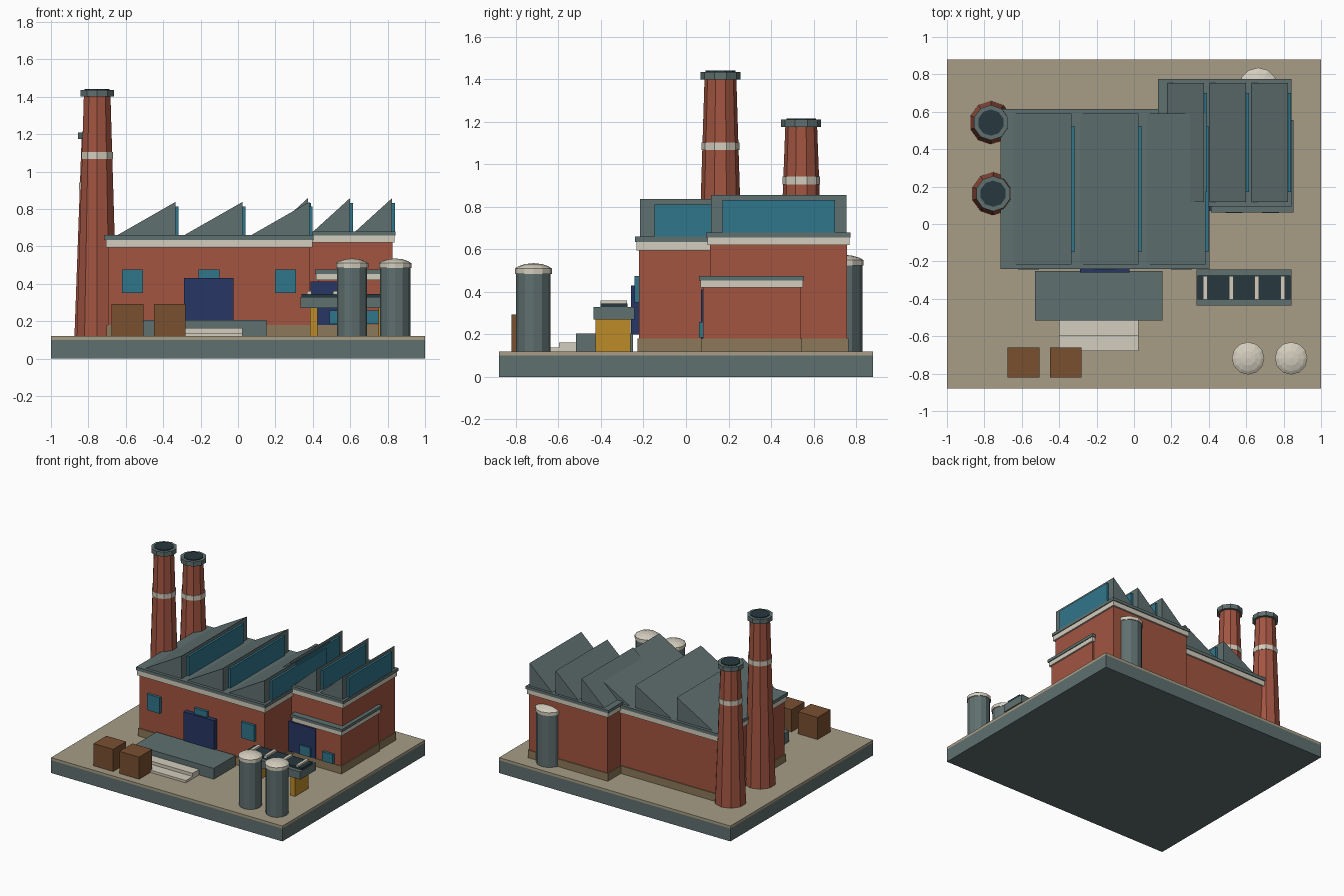
import bpy, math

if "Cube" in bpy.data.objects:
    bpy.data.objects.remove(bpy.data.objects["Cube"])

COL = {
    "brick": (0.36, 0.09, 0.053), "slate": (0.115, 0.16, 0.16), "ground": (0.39, 0.34, 0.24),
    "cream": (0.65, 0.61, 0.51), "glass": (0.03, 0.18, 0.26), "navy": (0.02, 0.037, 0.13),
    "yellow": (0.51, 0.26, 0.02), "wood": (0.19, 0.08, 0.03), "dark": (0.02, 0.04, 0.05),
    "stone": (0.26, 0.19, 0.10),
}
MATS = {}
for key, c in COL.items():
    MATS[key] = bpy.data.materials.new(key)
    MATS[key].diffuse_color = (*c, 1)


def mesh(name, verts, faces, mat):
    me = bpy.data.meshes.new(name)
    me.from_pydata(verts, [], faces)
    me.materials.append(MATS[mat])
    ob = bpy.data.objects.new(name, me)
    bpy.context.collection.objects.link(ob)
    return ob


def prism(name, profile, y0, y1, mat):
    """Extrude a counter-clockwise (x, z) profile from y0 (front) to y1."""
    n = len(profile)
    verts = [(x, y0, z) for x, z in profile] + [(x, y1, z) for x, z in profile]
    faces = [tuple(range(n)), tuple(range(2 * n - 1, n - 1, -1))]
    faces += [(i, i + n, (i + 1) % n + n, (i + 1) % n) for i in range(n)]
    return mesh(name, verts, faces, mat)


def box(name, x, y, z, mat):
    return prism(name, [(x[0], z[0]), (x[1], z[0]), (x[1], z[1]), (x[0], z[1])], y[0], y[1], mat)


def lathe(name, cx, cy, profile, sides, mat):
    """Spin an (r, z) profile, listed bottom to top, into a capped solid."""
    verts, faces = [], []
    for r, z in profile:
        for i in range(sides):
            a = math.pi / 2 + 2 * math.pi * i / sides
            verts.append((cx + r * math.cos(a), cy + r * math.sin(a), z))
    for k in range(len(profile) - 1):
        for i in range(sides):
            j = (i + 1) % sides
            faces.append((k * sides + i, k * sides + j, (k + 1) * sides + j, (k + 1) * sides + i))
    faces.append(tuple(range(sides - 1, -1, -1)))
    faces.append(tuple(range(len(verts) - sides, len(verts))))
    return mesh(name, verts, faces, mat)


def grow(span, d):
    return (span[0] - d, span[1] + d)


def block(name, x, y, top, band, slab):
    """Brick building with plinth, cream cornice and slate roof slab."""
    box(name + "_plinth", grow(x, 0.007), grow(y, 0.007), (0.12, 0.18), "stone")
    box(name + "_walls", x, y, (0.12, top), "brick")
    box(name + "_cornice", grow(x, 0.012), grow(y, 0.012), (top, top + band), "cream")
    box(name + "_roof_slab", grow(x, 0.018), grow(y, 0.018), (top + band, top + band + slab), "slate")


def sawtooth(name, ridges, width, y, z, inset):
    """Row of roof teeth, each with a glazed vertical face."""
    for i, x in enumerate(ridges):
        prism(f"{name}_tooth_{i}", [(x - width, z[0]), (x, z[0]), (x, z[1])], *y, "slate")
        box(f"{name}_skylight_{i}", (x - 0.005, x + 0.016), grow(y, -inset), (z[0], z[1] - 0.025), "glass")


# Base
box("base_slab", (-1, 1), (-0.88, 0.88), (0, 0.10), "slate")
box("yard", (-1, 1), (-0.88, 0.88), (0.10, 0.12), "ground")

# Buildings and roofs
block("main_hall", (-0.695, 0.385), (-0.222, 0.597), 0.595, 0.04, 0.025)
sawtooth("main_roof", (-0.335, 0.023, 0.381), 0.31, (-0.217, 0.592), (0.66, 0.837), 0.068)
block("wing", (0.147, 0.825), (0.112, 0.757), 0.62, 0.037, 0.023)
sawtooth("wing_roof", (0.373, 0.598, 0.823), 0.195, (0.117, 0.755), (0.68, 0.857), 0.055)
block("annex", (0.43, 0.836), (0.08, 0.538), 0.42, 0.033, 0.022)

# Doors and windows
box("main_door", (-0.29, -0.025), (-0.258, -0.21), (0.20, 0.43), "navy")
for i, x in enumerate((-0.563, -0.155, 0.253)):
    box(f"main_window_{i}", (x - 0.056, x + 0.056), (-0.242, -0.21), (0.35, 0.475), "glass")
box("annex_door", (0.388, 0.62), (0.07, 0.12), (0.18, 0.412), "navy")
for i, x in enumerate((0.535, 0.73)):
    box(f"annex_window_{i}", (x - 0.046, x + 0.046), (0.06, 0.10), (0.185, 0.258), "glass")

# Loading dock and steps
box("dock", (-0.53, 0.153), (-0.517, -0.25), (0.12, 0.205), "slate")
box("upper_step", (-0.402, 0.025), (-0.597, -0.517), (0.12, 0.163), "cream")
box("lower_step", (-0.402, 0.025), (-0.68, -0.597), (0.12, 0.138), "cream")

# Chimneys
for name, x, y, top, band in (("tall_chimney", -0.753, 0.162, 1.435, 1.067),
                              ("short_chimney", -0.765, 0.542, 1.21, 0.905)):
    neck = top - 0.035
    lathe(name + "_shaft", x, y, [(0.115, 0.12), (0.075, neck)], 10, "brick")
    r = 0.115 - 0.04 * (band + 0.02 - 0.12) / (neck - 0.12) + 0.004
    lathe(name + "_band", x, y, [(r, band), (r, band + 0.037)], 10, "cream")
    lathe(name + "_cap", x, y, [(0.094, neck), (0.094, top)], 10, "slate")
    lathe(name + "_flue", x, y, [(0.07, neck), (0.07, top + 0.006)], 10, "dark")

# Silos with shallow domes
for i, (x, y, r, h) in enumerate(((0.61, -0.718, 0.081, 0.485), (0.84, -0.718, 0.081, 0.485),
                                  (0.665, 0.733, 0.097, 0.525))):
    lathe(f"silo_{i}", x, y, [(r, 0.12), (r, h)], 12, "slate")
    R = r + 0.006
    lathe(f"silo_dome_{i}", x, y, [(R, h), (R, h + 0.025), (R * 0.8, h + 0.036),
                                   (R * 0.45, h + 0.046), (0.003, h + 0.05)], 12, "cream")

# Conveyor
box("conveyor_frame", (0.333, 0.842), (-0.435, -0.243), (0.27, 0.33), "slate")
box("conveyor_belt", (0.34, 0.836), (-0.403, -0.275), (0.33, 0.346), "dark")
for i in range(4):
    x = 0.381 + 0.138 * i
    box(f"conveyor_slat_{i}", (x - 0.012, x + 0.012), (-0.403, -0.278), (0.34, 0.36), "cream")
for i, x in enumerate((0.405, 0.77)):
    box(f"conveyor_leg_{i}", (x - 0.02, x + 0.02), (-0.425, -0.26), (0.12, 0.27), "yellow")

# Crates
for i, x in enumerate((-0.59, -0.365)):
    box(f"crate_{i}", (x - 0.085, x + 0.085), (-0.82, -0.66), (0.12, 0.293), "wood")

for m in bpy.data.materials:
    if m.users and not m.is_grease_pencil:
        m.use_nodes = True
        m.node_tree.nodes["Principled BSDF"].inputs["Base Color"].default_value = m.diffuse_color
